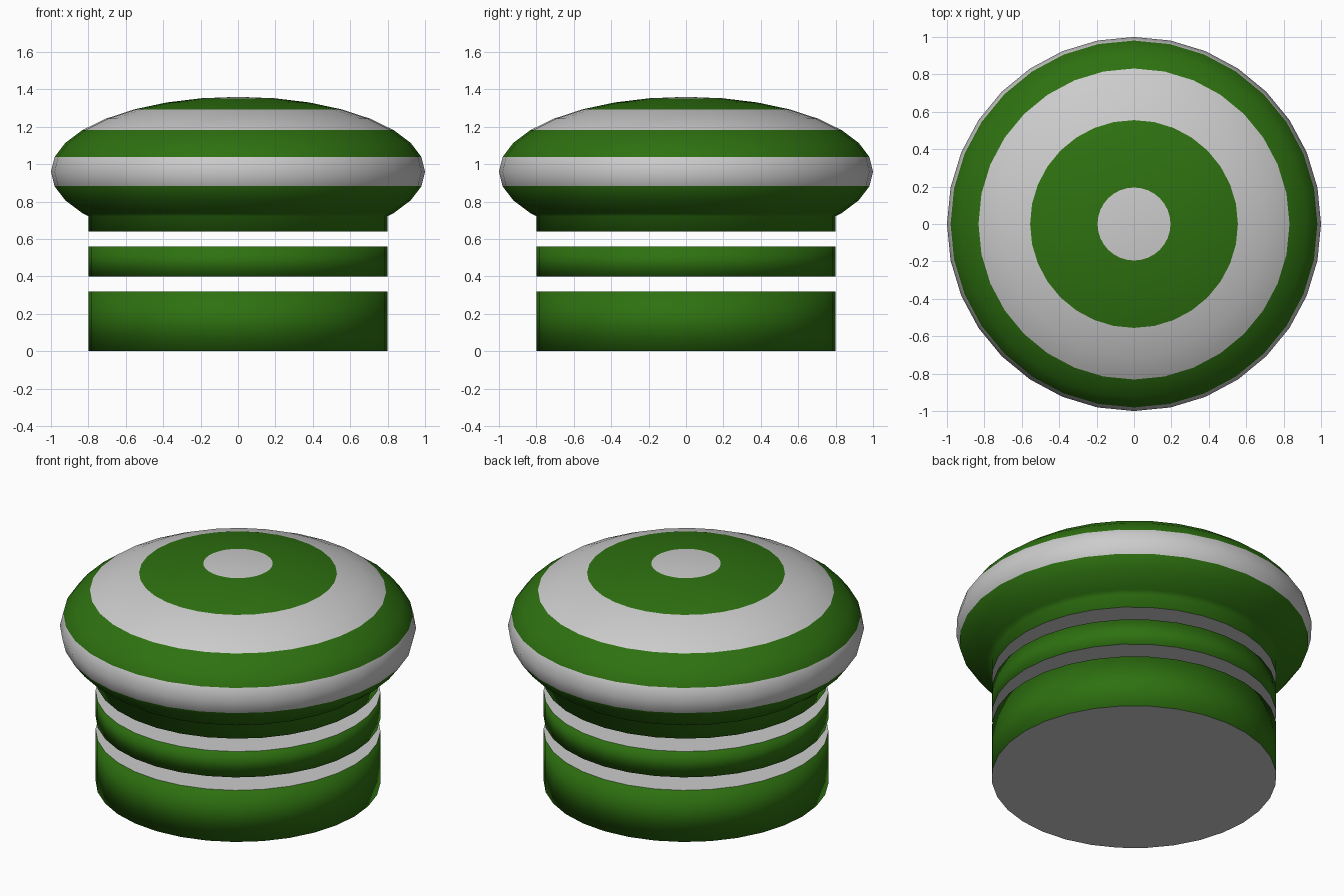
import bpy, bmesh, math

if "Cube" in bpy.data.objects:
    bpy.data.objects.remove(bpy.data.objects["Cube"])

SIDES = 32
RADIUS = 0.8
green = bpy.data.materials.new("green")
green.diffuse_color = (0.027, 0.165, 0.0052, 1)
green.use_nodes = True
green.node_tree.nodes["Principled BSDF"].inputs["Base Color"].default_value = green.diffuse_color


def finish(bm, name):
    bmesh.ops.recalc_face_normals(bm, faces=bm.faces)
    for f in bm.faces:
        f.smooth = len(f.verts) <= 4
    for e in bm.edges:
        e.smooth = all(f.smooth for f in e.link_faces)
    mesh = bpy.data.meshes.new(name)
    bm.to_mesh(mesh)
    bm.free()
    mesh.materials.append(None)   # slot 0: plain grey
    mesh.materials.append(green)  # slot 1: green
    # Flat end faces, but sides shaded softly round towards the ends
    soft = [n.vector.copy() for n in mesh.vertex_normals]
    normals = [None] * len(mesh.loops)
    for p in mesh.polygons:
        for i in p.loop_indices:
            v = mesh.loops[i].vertex_index
            normals[i] = soft[v] if p.use_smooth else p.normal.copy()
    mesh.normals_split_custom_set(normals)
    obj = bpy.data.objects.new(name, mesh)
    bpy.context.collection.objects.link(obj)


def disc(name, z0, z1):
    bm = bmesh.new()
    bmesh.ops.create_cone(bm, cap_ends=True, segments=SIDES, radius1=RADIUS,
                          radius2=RADIUS, depth=z1 - z0)
    bmesh.ops.translate(bm, verts=bm.verts, vec=(0, 0, (z0 + z1) / 2))
    for f in bm.faces:
        f.material_index = 1 if len(f.verts) == 4 else 0
    finish(bm, name)


# Stem: two separate green discs with grey ends
disc("base_disc", 0.0, 0.32)
disc("middle_disc", 0.40, 0.56)

# Cap: flattened sphere, striped every two rings, open at the bottom
bm = bmesh.new()
bmesh.ops.create_uvsphere(bm, u_segments=SIDES, v_segments=16, radius=1)
step = math.pi / 16
for f in bm.faces:
    polar = math.acos(f.calc_center_median().normalized().z)
    band = int(polar / step)
    f.material_index = ((band + 1) // 2) % 2
low = [v for v in bm.verts if v.co.z < math.cos(11.5 * step)]
bmesh.ops.delete(bm, geom=low, context='VERTS')
for v in bm.verts:
    v.co.z = 0.96 + 0.4 * v.co.z

# Neck: the cap's rim runs straight on into the upper disc
rim = [e for e in bm.edges if e.is_boundary]
for z in (0.722, 0.64):
    geom = bmesh.ops.extrude_edge_only(bm, edges=rim)["geom"]
    rim = [g for g in geom if isinstance(g, bmesh.types.BMEdge) and g.is_boundary]
    for v in {v for e in rim for v in e.verts}:
        v.co.xy = v.co.xy.normalized() * RADIUS
        v.co.z = z
    for f in {f for e in rim for f in e.link_faces}:
        f.material_index = 1
end = bmesh.ops.holes_fill(bm, edges=rim, sides=0)["faces"]
for f in end:
    f.material_index = 0
finish(bm, "striped_cap")
